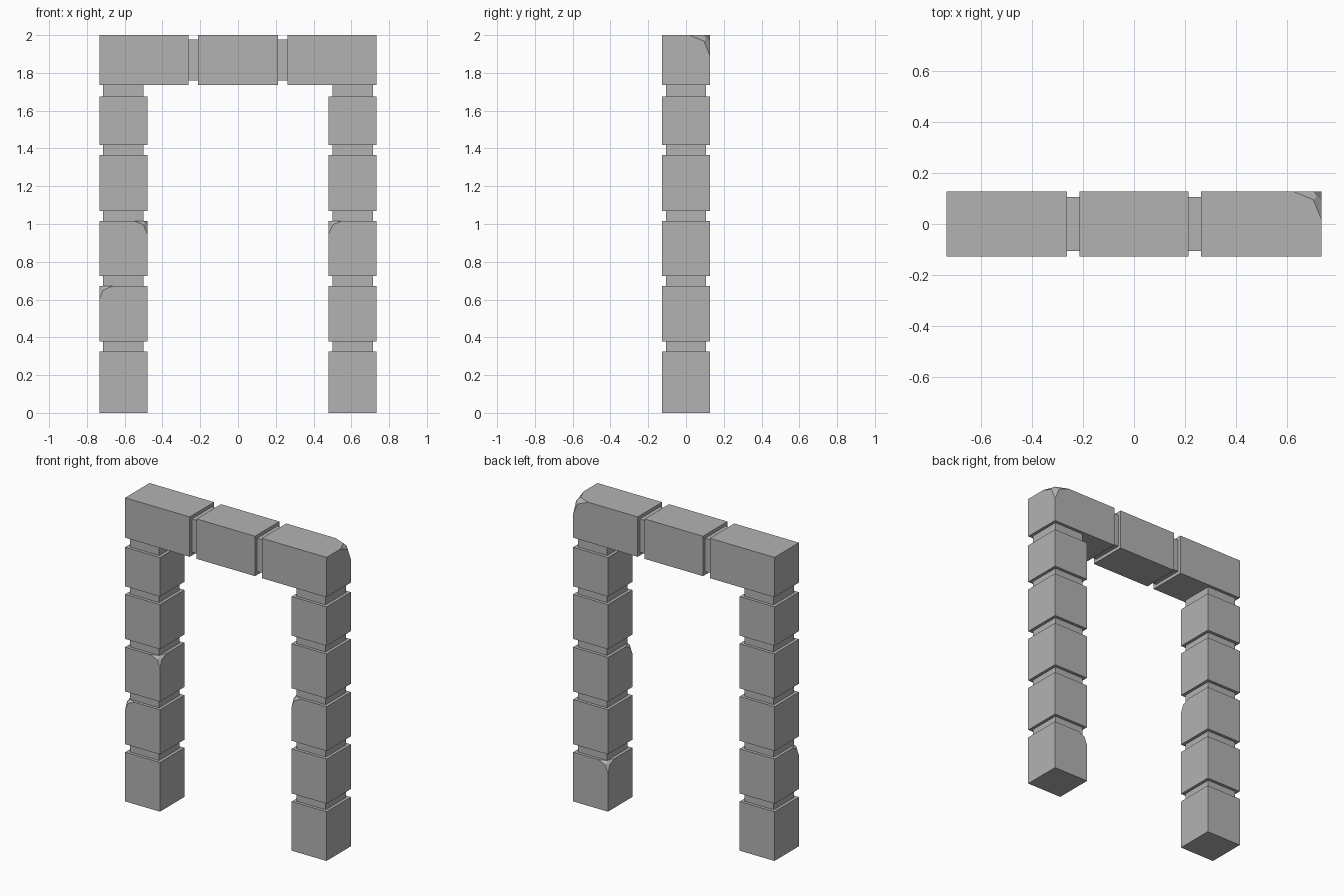
import bpy
import bmesh
from mathutils import Vector

cube = bpy.data.objects.get("Cube")
if cube:
    bpy.data.objects.remove(cube, do_unlink=True)

stone = bpy.data.materials.new("grey stone")
stone.use_nodes = True
GREY = (0.45, 0.45, 0.45, 1)
stone.diffuse_color = GREY
stone.node_tree.nodes["Principled BSDF"].inputs["Base Color"].default_value = GREY


def block(name, low, high, chip=None, size=0.07):
    """Box between two corners; chip gives the signs of one rounded-off corner."""
    low, high = Vector(low), Vector(high)
    mid, half = (low + high) / 2, (high - low) / 2
    bm = bmesh.new()
    bmesh.ops.create_cube(bm, size=2)
    corner = None
    for v in bm.verts:
        if chip and all(v.co[i] * chip[i] > 0 for i in range(3)):
            corner = v
        v.co = v.co * half
    if corner:
        bmesh.ops.bevel(bm, geom=[corner], offset=size, offset_type='OFFSET',
                        segments=2, profile=0.5, affect='VERTICES')
    mesh = bpy.data.meshes.new(name)
    bm.to_mesh(mesh)
    bm.free()
    mesh.materials.append(stone)
    obj = bpy.data.objects.new(name, mesh)
    obj.location = mid
    bpy.context.collection.objects.link(obj)


HALF, NECK = 0.127, 0.107      # half widths of the blocks and the joints
PILLAR_X, END_X = 0.607, 0.734
BEAM_Z = 1.737
LEVELS = [(0, 0.324), (0.377, 0.671), (0.724, 1.016), (1.07, 1.364), (1.417, 1.674)]

# Worn corners, by side and course
chips = {("left", 0): (-1, 1, 1), ("left", 2): (-1, -1, 1),
         ("right", 1): (-1, -1, 1), ("right", 2): (1, -1, 1)}

# Pillars: stacked blocks with recessed joints between them
for side, sign in (("left", 1), ("right", -1)):
    x = sign * PILLAR_X
    for i, (bottom, top) in enumerate(LEVELS):
        block(f"{side}_pillar_block_{i + 1}", (x - HALF, -HALF, bottom),
              (x + HALF, HALF, top), chips.get((side, i)))
        above = LEVELS[i + 1][0] if i < len(LEVELS) - 1 else BEAM_Z
        block(f"{side}_pillar_joint_{i + 1}", (x - NECK, -NECK, top - 0.02),
              (x + NECK, NECK, above + 0.02))

# Lintel: three long blocks, the left end worn at its upper back corner
block("lintel_right", (-END_X, -HALF, BEAM_Z), (-0.263, HALF, 2))
block("lintel_middle", (-0.213, -HALF, BEAM_Z), (0.213, HALF, 2))
block("lintel_left", (0.263, -HALF, BEAM_Z), (END_X, HALF, 2), (1, 1, 1), 0.11)
for side, sign in (("left", 1), ("right", -1)):
    x = sign * 0.238
    block(f"lintel_joint_{side}", (x - 0.045, -0.105, BEAM_Z + 0.022),
          (x + 0.045, 0.105, 1.978))
